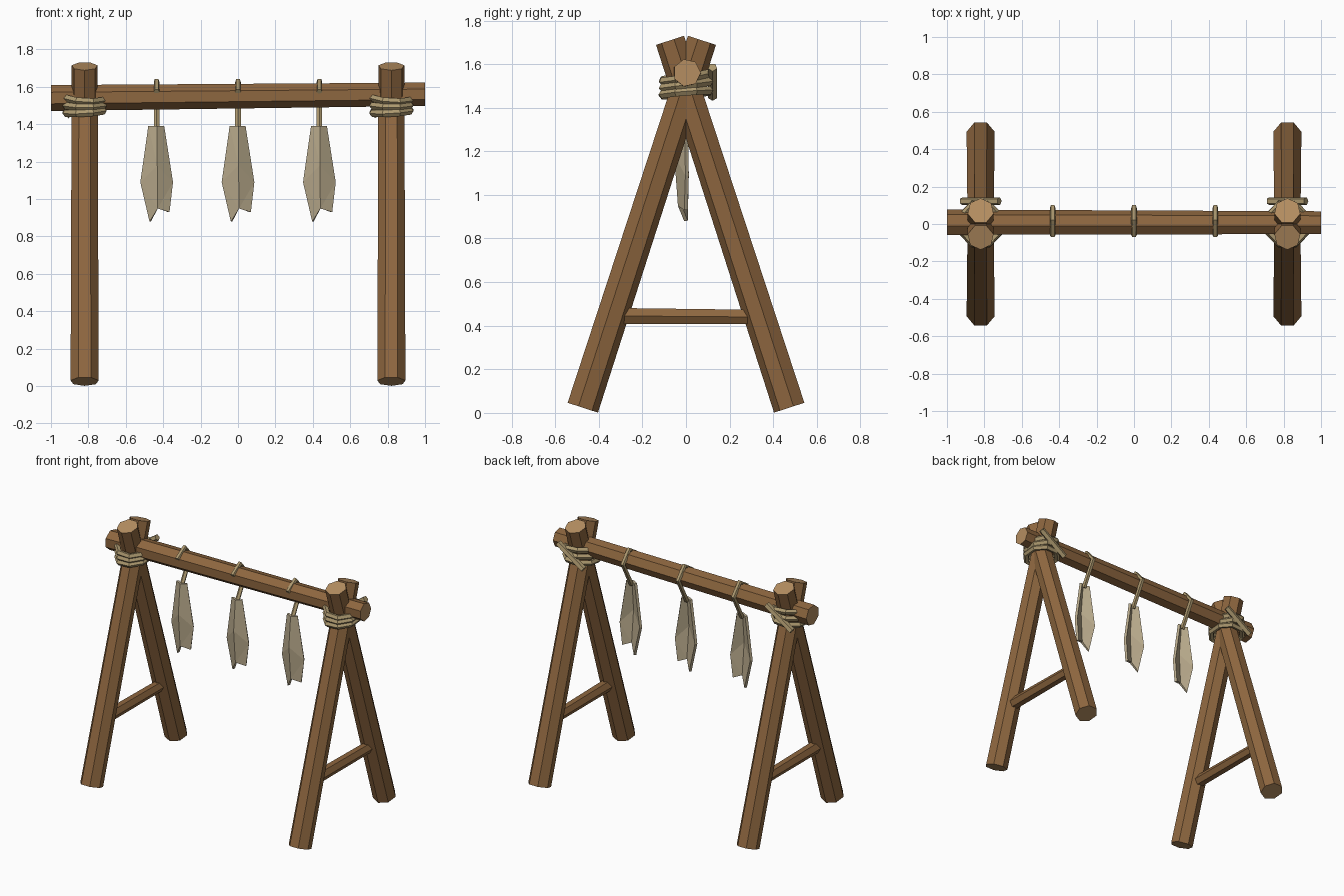
import bpy, bmesh, math
from mathutils import Vector, Matrix

if "Cube" in bpy.data.objects:
    bpy.data.objects.remove(bpy.data.objects["Cube"])


def material(name, rgb):
    m = bpy.data.materials.new(name)
    m.diffuse_color = (*rgb, 1)
    m.use_nodes = True
    m.node_tree.nodes["Principled BSDF"].inputs["Base Color"].default_value = m.diffuse_color
    return m


WOOD = material("wood", (0.27, 0.135, 0.05))
CUT = material("cut_wood", (0.46, 0.27, 0.12))
ROPE = material("rope", (0.42, 0.32, 0.16))
HIDE = material("hide", (0.48, 0.40, 0.26))


def finish(name, bm, mats):
    bmesh.ops.recalc_face_normals(bm, faces=bm.faces)
    me = bpy.data.meshes.new(name)
    bm.to_mesh(me)
    bm.free()
    for m in mats:
        me.materials.append(m)
    ob = bpy.data.objects.new(name, me)
    bpy.context.collection.objects.link(ob)
    return ob


def tube(name, pts, radii, sides, u, mats):
    """Faceted rod along pts; u is a side axis, one flat faces -(direction x u)."""
    bm = bmesh.new()
    pts, u = [Vector(p) for p in pts], Vector(u)
    rings = []
    for i, p in enumerate(pts):
        a = (p - pts[i - 1]).normalized() if i else Vector()
        b = (pts[i + 1] - p).normalized() if i < len(pts) - 1 else Vector()
        v = (a + b).cross(u).normalized()
        angles = [-math.pi / 2 + (k + 0.5) * math.tau / sides for k in range(sides)]
        rings.append([bm.verts.new(p + radii[i] * (u * math.cos(t) + v * math.sin(t)))
                      for t in angles])
    for r, s in zip(rings, rings[1:]):
        for k in range(sides):
            j = (k + 1) % sides
            bm.faces.new((r[k], r[j], s[j], s[k]))
    for r in (rings[0], rings[-1]):
        bm.faces.new(r).material_index = len(mats) - 1
    return finish(name, bm, mats)


def rope_ring(name, centre, rx, ry, r, tilt, sides=8, minor=5):
    bm = bmesh.new()
    grid = []
    for i in range(sides):
        a = (i + 0.5) * math.tau / sides
        grid.append([bm.verts.new(((rx + r * math.cos(b)) * math.cos(a),
                                   (ry + r * math.cos(b)) * math.sin(a), r * math.sin(b)))
                     for b in (k * math.tau / minor for k in range(minor))])
    for i in range(sides):
        g, h = grid[i], grid[(i + 1) % sides]
        for k in range(minor):
            j = (k + 1) % minor
            bm.faces.new((g[k], h[k], h[j], g[j]))
    bm.transform(Matrix.Translation(centre) @ Matrix.Rotation(tilt[0], 4, 'X')
                 @ Matrix.Rotation(tilt[1], 4, 'Y'))
    return finish(name, bm, [ROPE])


# A-frames with crossbars and lashings
for side, x in (("left", -0.82), ("right", 0.82)):
    for part, s in (("front", 1), ("back", -1)):
        tube(f"{side}_{part}_leg", [(x, -0.477 * s, 0.025), (x, 0.07 * s, 1.71)],
             (0.077, 0.071), 7, (s, 0, 0), [WOOD, CUT])
    tube(f"{side}_crossbar", [(x, -0.33, 0.445), (x, 0.33, 0.44)],
         (0.042, 0.038), 6, (1, 0, 0), [WOOD, CUT])
    for i, z in enumerate((1.468, 1.505, 1.542)):
        rope_ring(f"{side}_lashing_{i + 1}", (x, 0, z), 0.108, 0.116, 0.02,
                  (0.08 + 0.05 * i, 0.06 * (i - 1)))
    tube(f"{side}_lashing_diagonal", [(x + 0.1, 0.122, 1.585), (x - 0.1, 0.122, 1.45)],
         (0.022, 0.022), 5, (0, 1, 0), [ROPE])

# Top beam
tube("top_beam", [(-1, 0.006, 1.54), (1, 0.004, 1.56)], (0.071, 0.064), 7,
     (0, 0, -1), [WOOD, CUT])

# Hanging hides: folded sheet rows of left, fold, right points (x, y, z)
ROWS = [[(-0.04, 0.0, 1.39), (0.002, -0.025, 1.39), (0.035, 0.0, 1.39)],
        [(-0.083, 0.005, 1.09), (0.003, -0.045, 1.18), (0.083, 0.005, 1.09)],
        [(-0.034, 0.0, 0.88), (0.006, -0.028, 0.95), (0.065, 0.0, 0.93)]]
for i, x in enumerate((-0.435, 0, 0.435)):
    tube(f"hide_strap_{i + 1}",
         [(x, -0.062, 1.575), (x, 0.02, 1.63), (x, 0.088, 1.55), (x, -0.01, 1.37)],
         (0.016,) * 4, 5, (1, 0, 0), [ROPE])
    bm = bmesh.new()
    v = [[bm.verts.new((p[0] + x, p[1], p[2])) for p in row] for row in ROWS]
    for a, b in zip(v, v[1:]):
        for k in (0, 1):
            bm.faces.new((a[k], a[k + 1], b[k + 1], b[k]))
    bmesh.ops.triangulate(bm, faces=bm.faces)
    hide = finish(f"hanging_hide_{i + 1}", bm, [HIDE])
    mod = hide.modifiers.new("thickness", 'SOLIDIFY')
    mod.thickness, mod.offset = 0.018, 0
